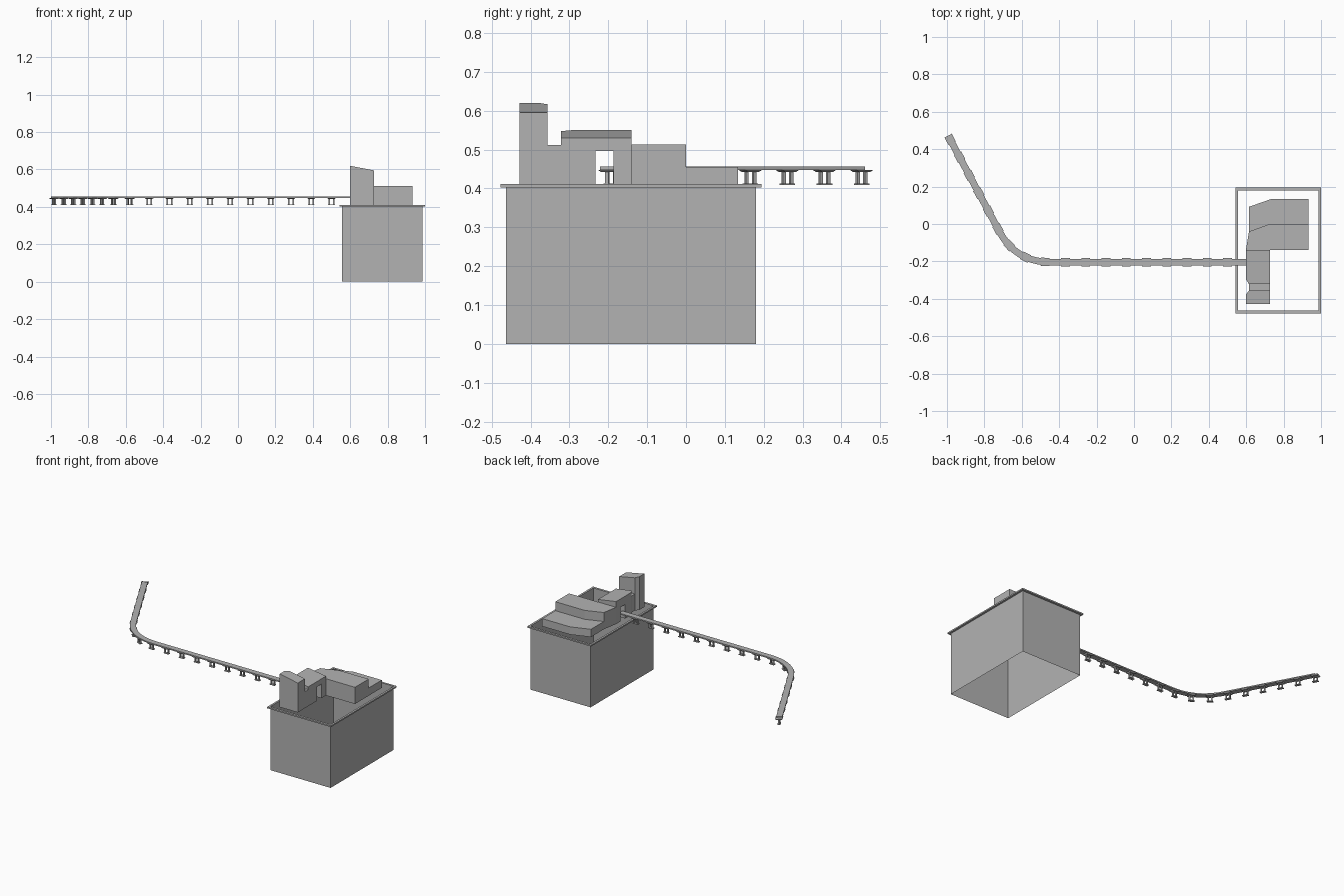
import bpy, bmesh, math
from mathutils import Vector, Matrix

cube = bpy.data.objects.get("Cube")
if cube:
    bpy.data.objects.remove(cube, do_unlink=True)

grey = bpy.data.materials.new("stone_grey")
grey.use_nodes = True
COLOUR = (0.45, 0.45, 0.45, 1)
grey.diffuse_color = COLOUR
grey.node_tree.nodes["Principled BSDF"].inputs["Base Color"].default_value = COLOUR


def finish(name, bm, fix=True):
    if fix:
        bmesh.ops.recalc_face_normals(bm, faces=bm.faces)
    mesh = bpy.data.meshes.new(name)
    bm.to_mesh(mesh)
    bm.free()
    mesh.materials.append(grey)
    obj = bpy.data.objects.new(name, mesh)
    bpy.context.collection.objects.link(obj)
    return obj


def prism(name, outline, bottom, top):
    """Upright solid on an outline; top(x) gives the roof height."""
    bm = bmesh.new()
    low = [bm.verts.new((x, y, bottom)) for x, y in outline]
    high = [bm.verts.new((x, y, top(x))) for x, y in outline]
    n = len(outline)
    bm.faces.new(low[::-1])
    bm.faces.new(high)
    for i in range(n):
        j = (i + 1) % n
        bm.faces.new((low[i], low[j], high[j], high[i]))
    return finish(name, bm)


def rect(x0, x1, y0, y1):
    return [(x0, y0), (x1, y0), (x1, y1), (x0, y1)]


def flat(z):
    return lambda x: z


def slope(z0, z1):
    return lambda x: z0 + (z1 - z0) * (x - FRONT) / (BACK - FRONT)


FLOOR = 0.405
FRONT, BACK, RECESS, FAR = 0.598, 0.727, 0.615, 0.934

# Open-ended plinth walls
bm = bmesh.new()
walls = rect(0.556, 0.986, -0.463, 0.18)
rings = [[bm.verts.new((x, y, z)) for x, y in walls] for z in (0, FLOOR)]
for i in range(4):
    j = (i + 1) % 4
    bm.faces.new((rings[0][i], rings[0][j], rings[1][j], rings[1][i]))
finish("plinth_walls", bm, fix=False)

# Overhanging rim around the top of the plinth
bm = bmesh.new()
edge = rect(0.543, 0.999, -0.478, 0.194)
loops = [[bm.verts.new((x, y, z)) for x, y in shape]
         for shape, z in ((walls, 0.402), (edge, 0.402), (edge, 0.411), (walls, 0.411))]
for k in range(4):
    a, b = loops[k], loops[(k + 1) % 4]
    for i in range(4):
        j = (i + 1) % 4
        bm.faces.new((a[i], a[j], b[j], b[i]))
finish("plinth_rim", bm)

# Buildings on the plinth
prism("tower", [(FRONT, -0.428), (BACK, -0.428), (BACK, -0.356), (RECESS, -0.356), (FRONT, -0.378)],
      FLOOR, slope(0.62, 0.595))
prism("tower_link", rect(RECESS, BACK, -0.356, -0.322), FLOOR, flat(0.512))
gate = prism("gatehouse", [(RECESS, -0.322), (BACK, -0.322), (BACK, -0.14), (FRONT, -0.14), (FRONT, -0.295)],
             FLOOR, slope(0.55, 0.53))
prism("main_hall", [(FRONT, -0.14), (FAR, -0.14), (FAR, 0), (0.725, 0), (RECESS, -0.04)],
      FLOOR, flat(0.513))
prism("low_hall", [(RECESS, -0.04), (0.725, 0), (FAR, 0), (FAR, 0.134), (0.735, 0.134), (RECESS, 0.092)],
      FLOOR, flat(0.455))

# Passage through the gatehouse
cutter = prism("gate_cutter", rect(0.5, 0.8, -0.233, -0.187), 0.35, flat(0.496))
cutter.hide_render = True
cut = gate.modifiers.new("passage", 'BOOLEAN')
cut.operation = 'DIFFERENCE'
cut.solver = 'EXACT'
cut.object = cutter
bpy.context.view_layer.objects.active = gate
bpy.ops.object.modifier_apply(modifier=cut.name)
bpy.data.objects.remove(cutter, do_unlink=True)

# Track centre line: straight, rounded bend, straight
start, corner, end = Vector((0.61, -0.204)), Vector((-0.632, -0.204)), Vector((-0.983, 0.452))
into = corner + (start - corner).normalized() * 0.186
out = corner + (end - corner).normalized() * 0.186
STEPS = 10
path = [start]
for i in range(STEPS + 1):
    t = i / STEPS
    path.append(into * (1 - t) ** 2 + corner * 2 * t * (1 - t) + out * t * t)
path.append(end)

# Track deck swept along the centre line
bm = bmesh.new()
sections = []
for i, p in enumerate(path):
    d = (path[min(i + 1, len(path) - 1)] - path[max(i - 1, 0)]).normalized()
    side = Vector((-d.y, d.x)) * 0.018
    sections.append([bm.verts.new((*(p + side * s), z))
                     for s, z in ((-1, 0.448), (1, 0.448), (1, 0.456), (-1, 0.456))])
for a, b in zip(sections, sections[1:]):
    for i in range(4):
        j = (i + 1) % 4
        bm.faces.new((a[i], a[j], b[j], b[i]))
bm.faces.new(sections[0])
bm.faces.new(sections[-1])
finish("track_deck", bm)


def block(bm, along, length, width, z0, z1, taper=1.0):
    """Box along the track, its underside scaled by taper."""
    made = bmesh.ops.create_cube(bm, size=1)["verts"]
    for v in made:
        k = taper if v.co.z < 0 else 1
        v.co = (along + v.co.x * length * k, v.co.y * width * k, z1 if v.co.z > 0 else z0)


def support(name, place, direction):
    bm = bmesh.new()
    block(bm, 0, 0.046, 0.044, 0.442, 0.448, 0.7)
    for along in (-0.011, 0.011):
        block(bm, along, 0.008, 0.009, 0.412, 0.443)
    block(bm, 0, 0.036, 0.018, 0.409, 0.413)
    turn = Matrix.Rotation(math.atan2(direction.y, direction.x), 4, 'Z')
    bm.transform(Matrix.Translation((place.x, place.y, 0)) @ turn)
    finish(name, bm)


# Evenly spaced supports
lengths = [(b - a).length for a, b in zip(path, path[1:])]
total, first, count = sum(lengths), 0.11, 18
for n in range(count):
    s = first + (total - first) * n / (count - 1)
    for a, b, size in zip(path, path[1:], lengths):
        if s <= size + 1e-5:
            support(f"track_support_{n + 1}", a.lerp(b, s / size), b - a)
            break
        s -= size
